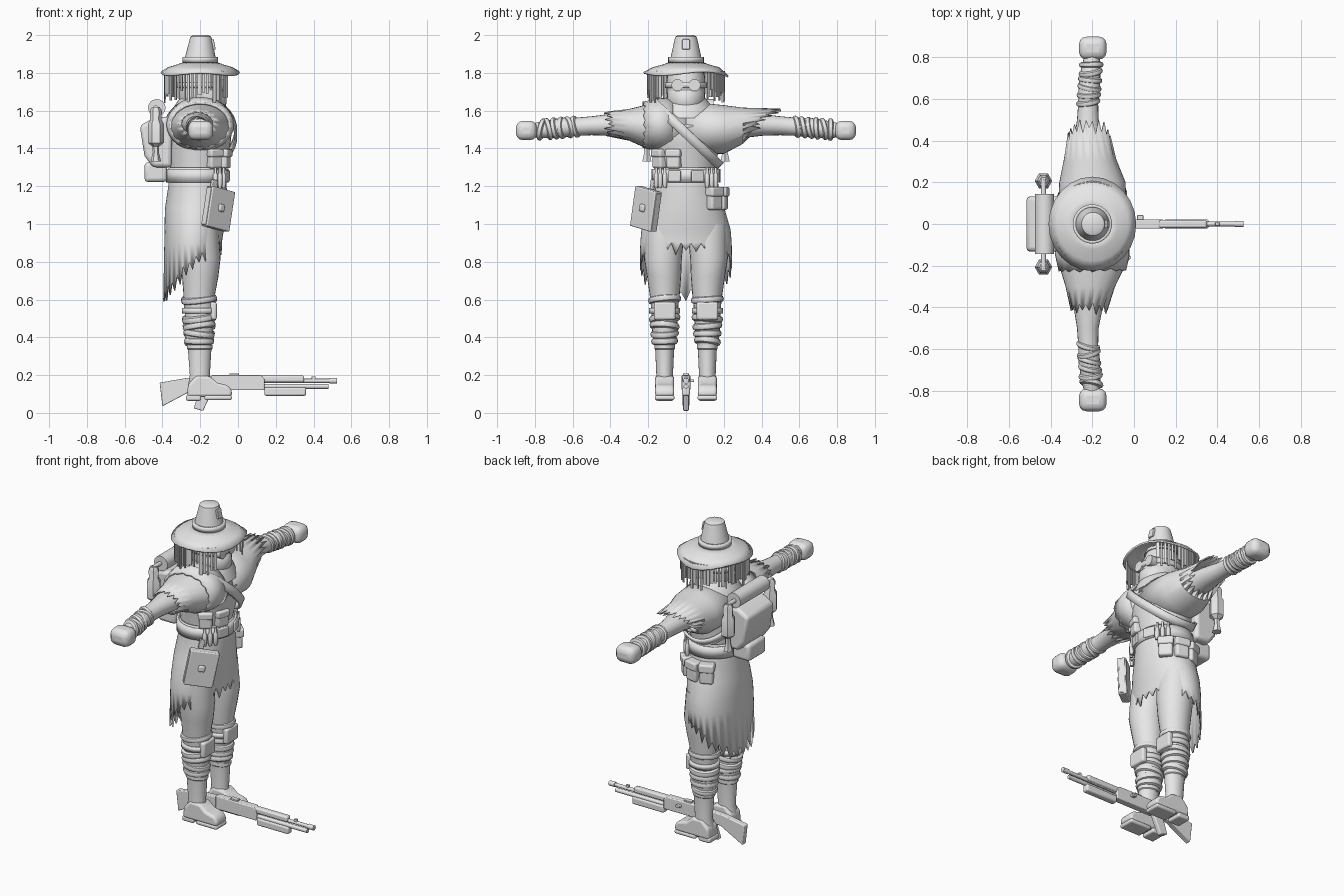
import bpy, bmesh, math, random
from mathutils import Matrix, Euler

random.seed(4)
if "Cube" in bpy.data.objects:
    bpy.data.objects.remove(bpy.data.objects["Cube"])

grey = bpy.data.materials.new("plain grey")
grey.use_nodes = True
grey.diffuse_color = (0.8, 0.8, 0.8, 1)
grey.node_tree.nodes["Principled BSDF"].inputs["Base Color"].default_value = grey.diffuse_color
parts = []


def finish(name, bm, bevel=0, thick=0):
    bmesh.ops.recalc_face_normals(bm, faces=bm.faces)
    mesh = bpy.data.meshes.new(name)
    bm.to_mesh(mesh)
    bm.free()
    ob = bpy.data.objects.new(name, mesh)
    bpy.context.collection.objects.link(ob)
    mesh.materials.append(grey)
    if thick:
        mod = ob.modifiers.new("Thickness", "SOLIDIFY")
        mod.thickness, mod.offset = thick, 0
    if bevel:
        mod = ob.modifiers.new("Bevel", "BEVEL")
        mod.width, mod.segments = bevel, 3
    parts.append(ob)
    return ob


def loft(name, rings, axis="z", seg=32, hem=None, thick=0):
    """Skin elliptical rings (along, u, v, radius_u, radius_v); hem(i, angle) shifts the last one."""
    bm = bmesh.new()
    rows = []
    for ring in rings:
        t, u, v, ru, rv = ring
        row = []
        for i in range(seg):
            a = math.tau * i / seg
            along = t + (hem(i, a) if hem and ring is rings[-1] else 0)
            p, q = u + ru * math.cos(a), v + rv * math.sin(a)
            row.append(bm.verts.new({"z": (p, q, along), "y": (p, along, q), "x": (along, p, q)}[axis]))
        rows.append(row)
    for low, high in zip(rows, rows[1:]):
        for i in range(seg):
            j = (i + 1) % seg
            bm.faces.new((low[i], low[j], high[j], high[i]))
    if not thick:
        bm.faces.new(rows[0])
        bm.faces.new(rows[-1])
    return finish(name, bm, thick=thick)


def add_box(bm, loc, size, rot=(0, 0, 0)):
    mat = Matrix.LocRotScale(loc, Euler(rot), size)
    bmesh.ops.create_cube(bm, size=1, matrix=mat)


def box(name, loc, size, rot=(0, 0, 0), bevel=0.006):
    bm = bmesh.new()
    add_box(bm, loc, size, rot)
    return finish(name, bm, bevel)


def prism(name, outline, y, width, bevel=0.005):
    """Extrude an (x, z) outline across y."""
    bm = bmesh.new()
    sides = [[bm.verts.new((x, y + s * width / 2, z)) for x, z in outline] for s in (-1, 1)]
    for side in sides:
        bm.faces.new(side)
    for i in range(len(outline)):
        bm.faces.new((sides[0][i - 1], sides[0][i], sides[1][i], sides[1][i - 1]))
    return finish(name, bm, bevel)


def rod(name, axis, start, end, u, v, r, seg=12):
    return loft(name, [(start, u, v, r, r), (end, u, v, r, r)], axis, seg)


def band(name, loc, radii, width, rot=(0, 0, 0)):
    """Thin strap following an ellipse."""
    ob = loft(name, [(-width / 2, 0, 0, *radii), (width / 2, 0, 0, *radii)], seg=40, thick=0.016)
    ob.location, ob.rotation_euler = loc, rot
    return ob


def wrap(name, loc, radii, minor, rot):
    ob = loft(name, [(minor * math.sin(a), 0, 0, radii[0] + minor * math.cos(a), radii[1] + minor * math.cos(a))
                     for a in (-1.4, -0.7, 0, 0.7, 1.4)], seg=20)
    ob.location, ob.rotation_euler = loc, rot


def around(deg, rx, ry, z):
    a = math.radians(deg)
    return (-0.215 + rx * math.cos(a), ry * math.sin(a), z), math.atan2(math.sin(a) / ry, math.cos(a) / rx)


def pouch(name, deg, rx, ry, z, size):
    loc, turn = around(deg, rx, ry, z)
    box(name, loc, size, (0, 0, turn), 0.012)
    box(name + "_flap", (loc[0], loc[1], z + size[2] * 0.3),
        (size[0] + 0.014, size[1] + 0.01, size[2] * 0.42), (0, 0, turn), 0.01)


def jag(size):
    return lambda i, a: (size if i % 2 else -size) * random.uniform(0.3, 1)


# Torso, coat and belt
loft("torso", [(1.2, -0.215, 0, .14, .155), (1.3, -0.215, 0, .145, .16), (1.42, -0.205, 0, .165, .175),
               (1.52, -0.2, 0, .17, .19), (1.6, -0.2, 0, .14, .17), (1.65, -0.2, 0, .08, .09)])
tear = jag(0.045)
loft("coat_skirt", [(1.3, -0.215, 0, .148, .165), (1.2, -0.215, 0, .15, .167), (1.08, -0.225, 0, .158, .2),
                    (0.97, -0.232, 0, .153, .232), (0.9, -0.238, 0, .148, .238), (0.88, -0.24, 0, .152, .24)],
     seg=56, thick=0.008, hem=lambda i, a: tear(i, a) - 0.26 * ((1 - math.cos(a)) / 2) ** 1.5)
band("belt", (-0.215, 0, 1.255), (.157, .174), 0.07)
band("chest_strap", (-0.2, 0, 1.48), (.188, .245), 0.05, (-0.76, 0, 0))
loft("neck_scarf", [(1.56, -0.2, 0, .16, .17), (1.62, -0.2, 0, .14, .14), (1.67, -0.195, 0, .11, .1)])

# Shawl halves and shoulder pad
loft("far_shawl", [(0, -0.2, 1.51, .165, .135), (0.2, -0.2, 1.5, .155, .125), (0.3, -0.21, 1.52, .125, .092),
                   (0.39, -0.215, 1.54, .1, .068)], "y", 40, thick=0.008,
     hem=lambda i, a, j=jag(0.045): j(i, a) + 0.09 * math.sin(a))
loft("near_shawl", [(0, -0.2, 1.51, .165, .135), (-0.2, -0.2, 1.515, .155, .115), (-0.3, -0.21, 1.525, .115, .08),
                    (-0.4, -0.215, 1.53, .085, .062)], "y", 32, thick=0.008, hem=jag(0.035))
loft("shoulder_pad", [(-0.07, -0.2, 1.525, .17, .14), (-0.15, -0.2, 1.525, .172, .132),
                      (-0.22, -0.2, 1.525, .155, .115)], "y", thick=0.014, hem=jag(0.01))

for side, s in (("near", -1), ("far", 1)):
    # Arms
    loft(side + "_arm", [(s * t, u, v, a, b) for t, u, v, a, b in (
        (.15, -.22, 1.52, .1, .085), (.4, -.22, 1.525, .07, .058), (.5, -.222, 1.52, .052, .05),
        (.58, -.22, 1.515, .048, .048), (.66, -.215, 1.51, .052, .052), (.75, -.207, 1.5, .046, .046),
        (.82, -.2, 1.495, .036, .036))], "y", 20)
    for i in range(6):
        wrap(side + "_arm_wrap", (-0.22 + i * 0.003, s * (0.585 + i * 0.036), 1.515 - i * 0.003), (.045, .046), 0.014,
             (math.pi / 2 + random.uniform(-.25, .25), 0, random.uniform(-.3, .3)))
    box(side + "_fist", (-0.198, s * 0.845, 1.495), (.132, .11, .102), bevel=0.036)

    # Legs, leg wraps and knee pads
    y = s * 0.113
    loft(side + "_leg", [(1.0, -.215, y, .11, .11), (.82, -.197, s * .122, .105, .1), (.72, -.2, s * .116, .096, .09),
                         (.63, -.205, y, .084, .08), (.57, -.205, y, .082, .073), (.5, -.205, y, .074, .068),
                         (.42, -.208, y, .076, .066), (.33, -.205, y, .058, .05)], seg=24)
    for i, z in enumerate((0.38, 0.42, 0.46, 0.5, 0.6)):
        wrap(side + "_leg_wrap", (-0.206, y, z), (.06 + i * .004, .052 + i * .004), 0.02,
             (random.uniform(-.12, .12), random.uniform(-.15, .15), 0))
    box(side + "_knee_pad", (-0.13, y, 0.54), (.035, .115, .095), bevel=0.012)
    band(side + "_knee_strap", (-0.205, y, 0.54), (.083, .074), 0.03)

    # Boots
    loft(side + "_boot_shaft", [(.36, -.203, y, .068, .055), (.34, -.203, y, .068, .055), (.335, -.203, y, .062, .05),
                                (.2, -.202, y, .053, .044), (.13, -.205, y, .062, .048)], seg=24)
    prism(side + "_boot_foot", [(-.27, .085), (-.265, .15), (-.22, .2), (-.15, .195), (-.11, .16),
                                (-.05, .145), (-.03, .115), (-.035, .085)], y, 0.1, 0.024)
    box(side + "_boot_sole", (-.105, y, .08), (.145, .104, .025), bevel=0.01)
    box(side + "_boot_heel", (-.235, y, .08), (.08, .096, .032), bevel=0.01)

    # Hanging flasks beside the pack
    y = s * 0.207
    loft(side + "_flask", [(z, -.435, y, r, r) for z, r in (
        (1.62, .02), (1.6, .032), (1.55, .03), (1.53, .042), (1.43, .042),
        (1.41, .018), (1.38, .016), (1.33, .028))], seg=6)

# Backpack and bedroll
prism("backpack", [(-.35, 1.57), (-.45, 1.56), (-.52, 1.52), (-.495, 1.36), (-.45, 1.3), (-.35, 1.3)], 0, 0.265, 0.02)
box("pack_lower_pouch", (-.435, 0, 1.275), (.12, .17, .105), bevel=0.02)
rod("bedroll", "y", -0.145, 0.145, -.43, 1.615, 0.046, 24)
rod("bedroll_bar", "y", -0.215, 0.215, -.435, 1.615, 0.013)

# Head, mask and goggles
loft("head", [(1.58, -.2, 0, .08, .07), (1.64, -.195, 0, .115, .1), (1.71, -.2, 0, .12, .102),
              (1.78, -.205, 0, .115, .1), (1.85, -.205, 0, .085, .08)])
loft("face_mask", [(1.6, -.175, 0, .095, .08), (1.64, -.175, 0, .115, .1), (1.69, -.18, 0, .118, .1),
                   (1.71, -.19, 0, .11, .095)])
band("goggle_strap", (-.2, 0, 1.735), (.122, .104), 0.03)
for y in (-0.045, 0.045):
    rod("goggle_lens", "x", -.12, -.07, y, 1.735, 0.032, 16)

# Hat with torn fringe
loft("hat_brim", [(1.855, -.2, 0, .08, .08), (1.84, -.2, 0, .12, .12), (1.825, -.2, 0, .17, .175),
                  (1.795, -.2, 0, .208, .224)], seg=24, thick=0.01,
     hem=lambda i, a: 0.01 * math.sin(3 * a) + 0.005 * math.cos(2 * a))
loft("hat_crown", [(1.83, -.2, 0, .094, .094), (1.86, -.2, 0, .086, .086), (1.97, -.197, 0, .061, .062),
                   (1.992, -.197, 0, .055, .056), (2.0, -.197, 0, .04, .04)])
band("hat_band", (-.2, 0, 1.87), (.086, .086), 0.03)
box("hat_buckle", (-.133, 0, 1.95), (.02, .04, .055), (0, -0.2, 0), 0.004)
bm = bmesh.new()
for i in range(46):
    a = math.radians(42 + i * 276 / 45)
    length = random.uniform(0.1, 0.17)
    add_box(bm, (-.2 + .187 * math.cos(a), .203 * math.sin(a), 1.81 - length / 2),
            (.007, random.uniform(.008, .02), length), (0, 0, a))
finish("hat_fringe", bm)

# Belt pouches, vials and plates
for deg in (-22, -55):
    pouch("belly_pouch", deg, .155, .17, 1.345, (.05, .075, .1))
for deg in (50, 80, 110):
    pouch("hip_pouch", deg, .165, .195, 1.135, (.05, .08, .12))
for deg in (-56, -46, -36, 36, 46, 56):
    (x, y, z), turn = around(deg, .172, .19, 1.24)
    loft("belt_vial", [(1.19, x, y, .008, .008), (1.21, x, y, .013, .013), (1.26, x, y, .013, .013),
                       (1.27, x, y, .007, .007), (1.3, x, y, .007, .007)], seg=10)
for deg in (-20, 20):
    loc, turn = around(deg, .165, .18, 1.255)
    box("belt_plate", loc, (.015, .07, .06), (0, 0, turn), 0.006)

# Hanging book
tilt = (-0.2, 0, math.radians(-48))
box("book_cover", (-.105, -.212, 1.08), (.05, .165, .215), tilt, 0.006)
box("book_pages", (-.105, -.212, 1.08), (.036, .172, .2), tilt, 0.002)
box("book_boss", (-.088, -.231, 1.085), (.02, .04, .04), tilt, 0.01)
box("book_hanger", (-.13, -.175, 1.2), (.02, .03, .07), tilt, 0.004)

# Long gun lying between the feet
prism("gun_stock", [(-.415, .16), (-.27, .185), (-.1, .195), (-.1, .125), (-.25, .115), (-.4, .035)], 0, 0.036)
prism("gun_grip", [(-.2, .13), (-.13, .13), (-.185, .01), (-.235, .025)], 0, 0.03)
prism("gun_receiver", [(-.14, .2), (.12, .2), (.14, .18), (.14, .12), (-.14, .12)], 0, 0.045)
box("gun_forend", (.25, 0, .113), (.22, .042, .045), bevel=0.01)
box("gun_heat_shield", (.17, 0, .18), (.36, .038, .035), bevel=0.01)
rod("gun_barrel", "x", .1, .52, 0, .17, 0.011)
rod("gun_tube", "x", .1, .48, 0, .14, 0.013)
rod("gun_muzzle", "x", .485, .525, 0, .17, 0.015)
box("gun_front_sight", (.4, 0, .178), (.02, .014, .03), bevel=0.002)
box("gun_rear_sight", (-.02, 0, .2), (.05, .03, .018), bevel=0.003)
box("gun_bolt", (.03, .028, .17), (.03, .03, .015), bevel=0.004)

# Smooth shading with sharp edges kept
bpy.ops.object.select_all(action="DESELECT")
for ob in parts:
    ob.select_set(True)
bpy.context.view_layer.objects.active = parts[0]
bpy.ops.object.shade_smooth_by_angle(angle=math.radians(40))
